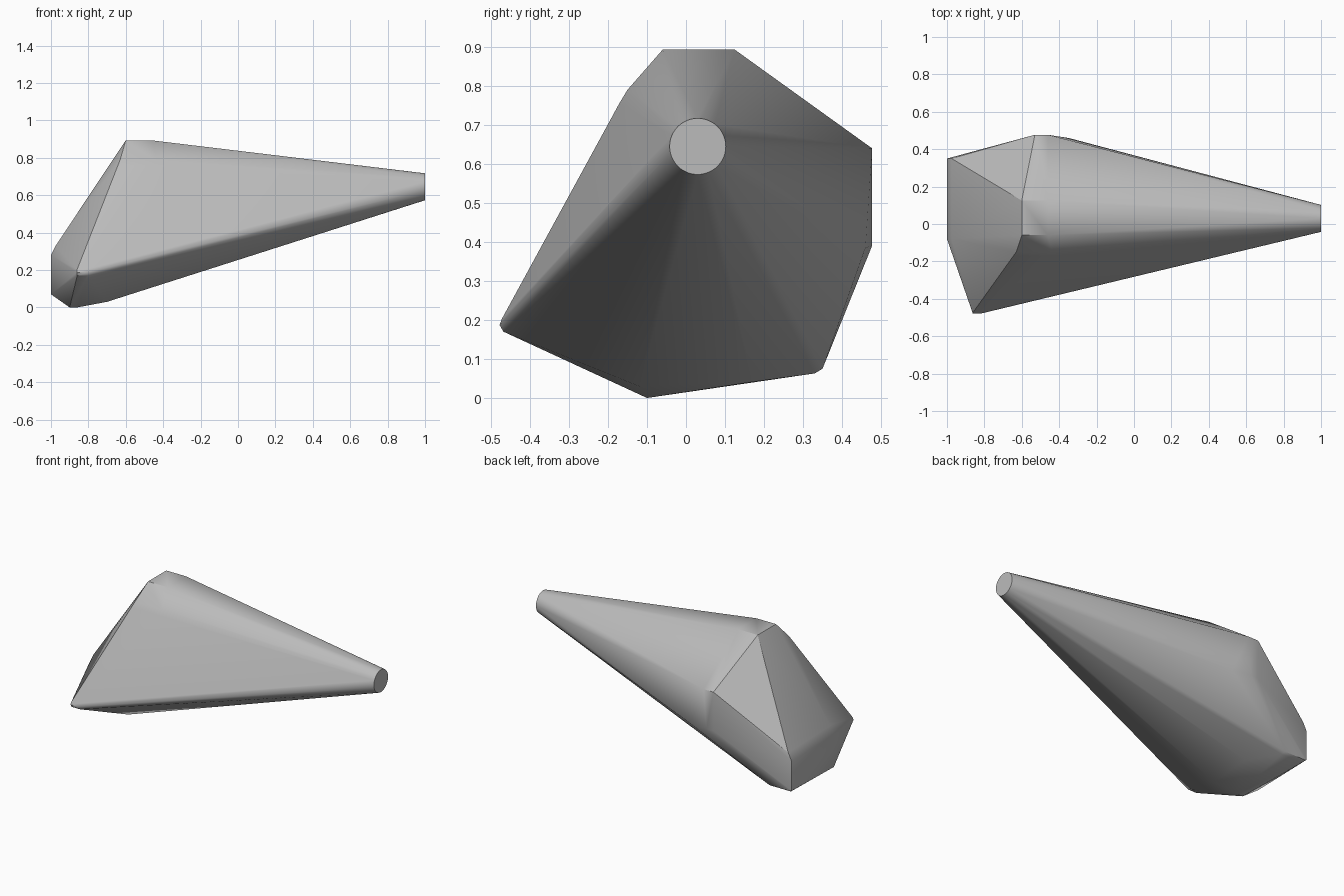
import bpy
import bmesh
from math import cos, sin, tau, radians
from mathutils import Vector

# Remove the default object
default_object = bpy.data.objects.get("Cube")
if default_object:
    bpy.data.objects.remove(default_object, do_unlink=True)


def flat_material(name, level):
    """One plain grey shown the same in viewport and render."""
    colour = (level, level, level, 1.0)
    material = bpy.data.materials.new(name)
    material.use_nodes = True
    material.diffuse_color = colour
    shader = material.node_tree.nodes["Principled BSDF"]
    shader.inputs["Base Color"].default_value = colour
    return material


def ring(x, y, z, radius, sides):
    """Circle of points facing along x."""
    steps = [tau * i / sides for i in range(sides)]
    return [Vector((x, y + radius * cos(a), z + radius * sin(a))) for a in steps]


def rib(y, z, start, end):
    """Two ends of a ridge running along x."""
    return [Vector((start, y, z)), Vector((end, y, z))]


def hull_object(name, points, material, sharp_angle):
    """Tight skin stretched over the control points."""
    bm = bmesh.new()
    for point in points:
        bm.verts.new(point)
    result = bmesh.ops.convex_hull(bm, input=bm.verts[:])
    loose = {v for v in result["geom_interior"] + result["geom_unused"]
             if isinstance(v, bmesh.types.BMVert)}
    bmesh.ops.delete(bm, geom=list(loose), context="VERTS")
    bmesh.ops.dissolve_limit(bm, angle_limit=radians(0.5),
                             verts=bm.verts[:], edges=bm.edges[:])
    bmesh.ops.recalc_face_normals(bm, faces=bm.faces[:])
    mesh = bpy.data.meshes.new(name)
    bm.to_mesh(mesh)
    bm.free()
    mesh.materials.append(material)
    obj = bpy.data.objects.new(name, mesh)
    bpy.context.collection.objects.link(obj)
    bpy.ops.object.select_all(action="DESELECT")
    obj.select_set(True)
    bpy.context.view_layer.objects.active = obj
    bpy.ops.object.shade_smooth_by_angle(angle=radians(sharp_angle))
    return obj


# Round flat tip
points = ring(1, 0.03, 0.645, 0.072, 48)

# Flat top patch and the shoulder below it
points += rib(-0.06, 0.893, -0.6, -0.46)
points += rib(0.125, 0.893, -0.6, -0.46)
points += rib(-0.15, 0.79, -0.63, -0.44)
points += rib(-0.17, 0.757, -0.635, -0.45)

# Upright panel on the back side
points += rib(0.477, 0.64, -0.53, -0.46)
points += rib(0.477, 0.39, -0.53, -0.48)
points += rib(0.46, 0.385, -0.5, -0.35)

# Rounded front corner
points += rib(-0.472, 0.203, -0.86, -0.82)
points += rib(-0.478, 0.187, -0.862, -0.815)
points += rib(-0.468, 0.17, -0.86, -0.8)

# Blunt end panel
for y, low, high in ((0.35, 0.08, 0.27), (-0.08, 0.07, 0.28)):
    points += [Vector((-1, y, low)), Vector((-1, y, high))]
    points.append(Vector((-0.975, y, high + 0.05)))

# Underside
points += rib(-0.1, 0, -0.9, -0.86)
points += rib(-0.12, 0.03, -0.88, -0.7)
points += rib(0.17, 0.041, -0.85, -0.69)
points += rib(0.33, 0.063, -0.98, -0.83)
points += rib(0.35, 0.075, -0.99, -0.84)

grey = flat_material("light_grey", 0.5)
hull_object("tapered_body", points, grey, 30)
